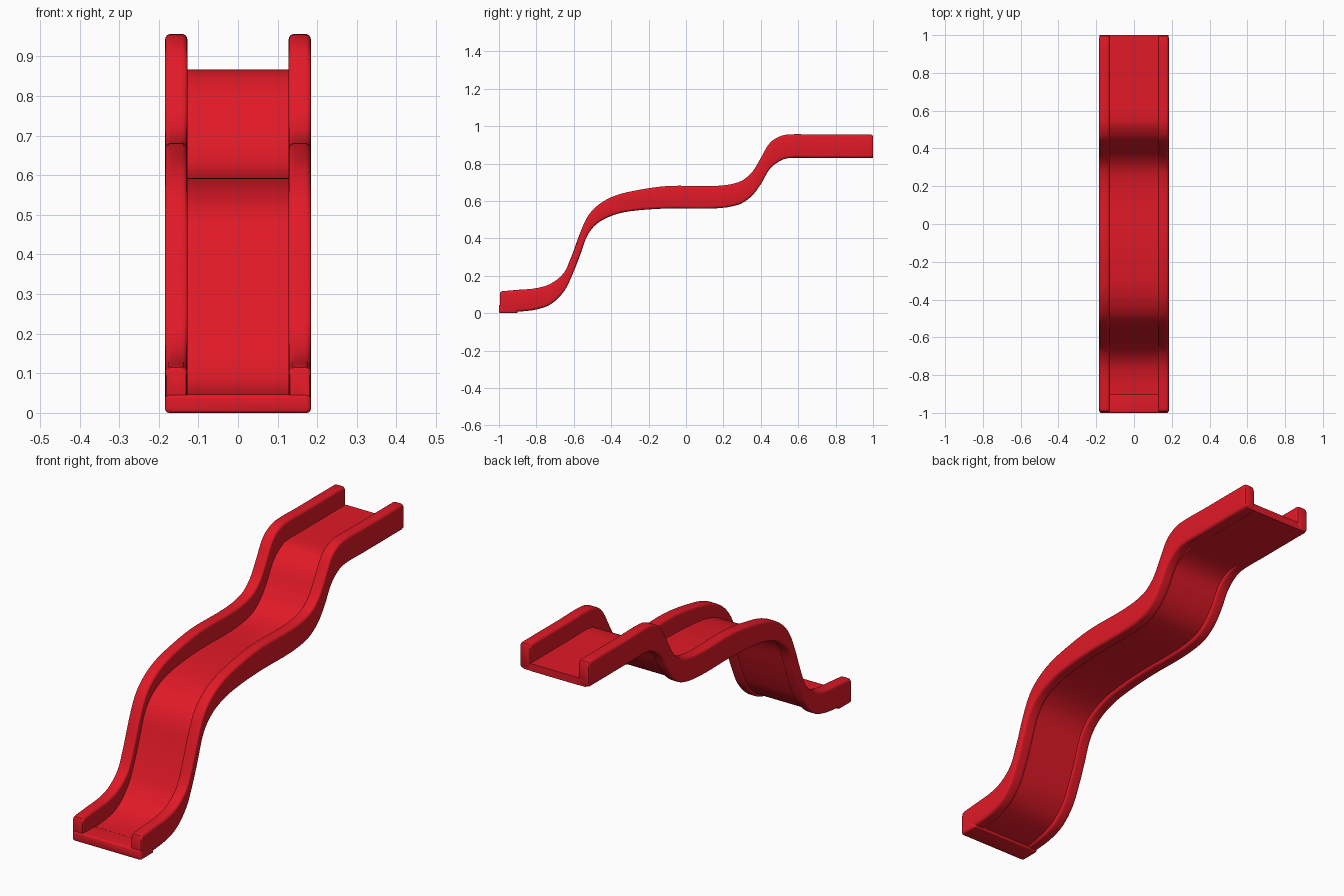
import bpy, bmesh, math

if "Cube" in bpy.data.objects:
    bpy.data.objects.remove(bpy.data.objects["Cube"])

# side profile stations: y, underside height, rail top height
ST = [(-1, .004, .116), (-.9, .008, .125), (-.8, .02, .134), (-.72, .05, .16),
      (-.65, .12, .22), (-.61, .20, .31), (-.57, .30, .42), (-.53, .41, .51),
      (-.48, .475, .57), (-.4, .52, .62), (-.3, .545, .65), (-.1, .56, .68),
      (.15, .56, .68), (.28, .58, .70), (.35, .625, .75), (.4, .69, .83),
      (.44, .76, .90), (.48, .80, .935), (.54, .828, .955), (.7, .83, .955),
      (1, .83, .955)]

red = bpy.data.materials.new("red_plastic")
red.diffuse_color = (0.75, 0.01, 0.02, 1)
red.use_nodes = True
red.node_tree.nodes["Principled BSDF"].inputs["Base Color"].default_value = red.diffuse_color


def slope(i, k):
    a, b = ST[max(i - 1, 0)], ST[min(i + 1, len(ST) - 1)]
    return (b[k] - a[k]) / (b[0] - a[0])


def heights(y):
    """Smooth underside and top height at y."""
    i = 0
    while i < len(ST) - 2 and y > ST[i + 1][0]:
        i += 1
    a, b = ST[i], ST[i + 1]
    h = b[0] - a[0]
    t = (y - a[0]) / h
    return [(2*t**3 - 3*t*t + 1) * a[k] + (t**3 - 2*t*t + t) * h * slope(i, k)
            + (3*t*t - 2*t**3) * b[k] + (t**3 - t*t) * h * slope(i + 1, k)
            for k in (1, 2)]


def samples(y0, y1):
    ys = [y0, y0 + .004, y0 + .012]
    for a, b in zip(ST, ST[1:]):
        ys += [a[0] + (b[0] - a[0]) * j / 4 for j in range(4)]
    ys = [y for y in ys if y <= y0 + .012 and y >= y0 or y0 + .015 < y < y1 - .015]
    return sorted(set(ys)) + [y1 - .012, y1 - .004, y1]


def sweep(name, ys, section):
    """Join the rings section(y) -> [(x, z)] into a closed solid."""
    bm = bmesh.new()
    rings = [[bm.verts.new((x, y, z)) for x, z in section(y)] for y in ys]
    for r, s in zip(rings, rings[1:]):
        for i in range(len(r)):
            j = (i + 1) % len(r)
            bm.faces.new((r[i], r[j], s[j], s[i]))
    bm.faces.new(rings[0])
    bm.faces.new(rings[-1])
    bmesh.ops.recalc_face_normals(bm, faces=bm.faces[:])
    me = bpy.data.meshes.new(name)
    bm.to_mesh(me)
    bm.free()
    ob = bpy.data.objects.new(name, me)
    bpy.context.collection.objects.link(ob)
    me.materials.append(red)
    bpy.ops.object.select_all(action='DESELECT')
    ob.select_set(True)
    bpy.context.view_layer.objects.active = ob
    bpy.ops.object.shade_smooth_by_angle(angle=math.radians(40))
    return ob


def rounded(x0, x1, z0, z1, r, n=4):
    pts = []
    for k, (cx, cz) in enumerate([(x1 - r, z1 - r), (x0 + r, z1 - r),
                                  (x0 + r, z0 + r), (x1 - r, z0 + r)]):
        for j in range(n + 1):
            a = math.pi / 2 * (k + j / n)
            pts.append((cx + r * math.cos(a), cz + r * math.sin(a)))
    return pts


def end_inset(y, y0, y1, r=.012):
    d = max(0, r - min(y - y0, y1 - y))
    return r - math.sqrt(max(0, r * r - d * d))


# side rails with rounded edges and softened ends
for name, s in (("right_rail", 1), ("left_rail", -1)):
    def rail(y):
        lo, hi = heights(y)
        e = end_inset(y, -.995, 1) * .8
        return [(s * x, z) for x, z in
                rounded(.128 + e * .3, .184 - e * .3, lo + e, hi - e, .014)]
    sweep(name, samples(-.995, 1), rail)


# sliding bed, its underside slightly recessed between the rails
def bed(y):
    lo = heights(y)[0]
    f = max(0, min(1, (y + .95) / .2, (.55 - y) / .1))
    z0, z1 = lo + .013 * f, lo + .036 - .004 * f
    return [(-.127, z0), (.127, z0), (.127, z1), (-.127, z1)]


sweep("slide_bed", samples(-.99, 1), bed)

# top platform floor joining the rails
sweep("platform_floor", [.56, .7, .99, 1],
      lambda y: [(-.165, .831), (.165, .831), (.165, .863), (-.165, .863)])


# exit lip across the full width
def lip(y):
    e = end_inset(y, -1, -.9, .01)
    return rounded(-.184 + e, .184 - e, e * .6, .046 - e * .6, .01)


sweep("exit_lip", [-1, -.998, -.994, -.99, -.95, -.91, -.906, -.902, -.9], lip)
